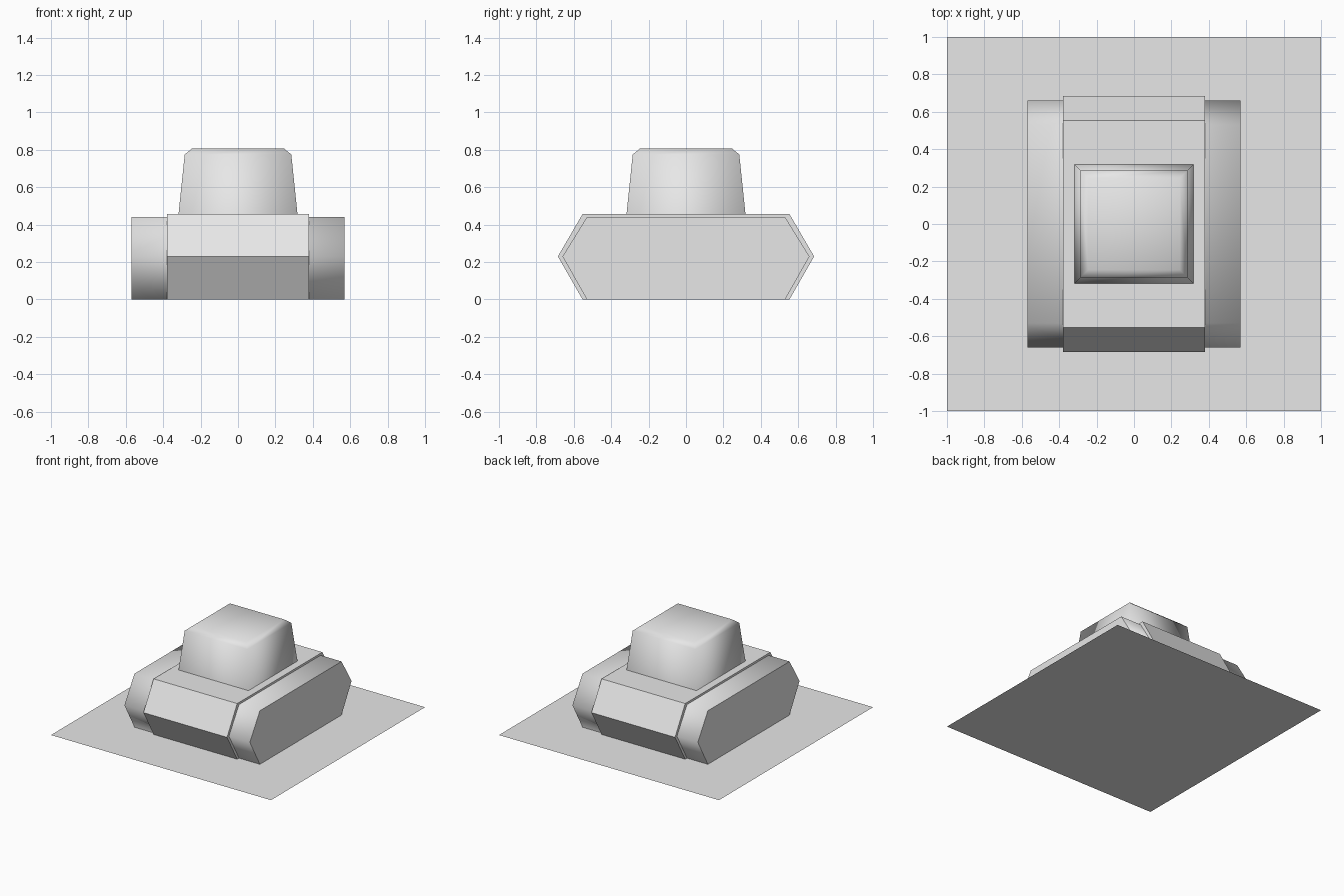
import bpy
import bmesh

cube = bpy.data.objects.get("Cube")
if cube:
    bpy.data.objects.remove(cube, do_unlink=True)

# One plain grey for everything
grey = bpy.data.materials.new("light_grey")
grey.use_nodes = True
grey.diffuse_color = (0.8, 0.8, 0.8, 1)
grey.node_tree.nodes["Principled BSDF"].inputs["Base Color"].default_value = (0.8, 0.8, 0.8, 1)


def loft(name, rings, cap_first=True, smooth=False):
    """Join matching rings of points with quads and close the ends."""
    bm = bmesh.new()
    loops = [[bm.verts.new(p) for p in ring] for ring in rings]
    for a, b in zip(loops, loops[1:]):
        for i in range(len(a)):
            j = (i + 1) % len(a)
            bm.faces.new((a[i], a[j], b[j], b[i]))
    if cap_first:
        bm.faces.new(loops[0][::-1])
    bm.faces.new(loops[-1])
    bmesh.ops.recalc_face_normals(bm, faces=bm.faces)
    for face in bm.faces:
        face.smooth = smooth
    mesh = bpy.data.meshes.new(name)
    bm.to_mesh(mesh)
    bm.free()
    mesh.materials.append(grey)
    obj = bpy.data.objects.new(name, mesh)
    bpy.context.collection.objects.link(obj)
    return obj


def hexagon(x, flat, tip, height, mid):
    """Six-sided side profile, pointed at the front and back."""
    return [(x, -flat, 0), (x, flat, 0), (x, tip, mid),
            (x, flat, height), (x, -flat, height), (x, -tip, mid)]


def square(half, z):
    return [(-half, -half, z), (half, -half, z), (half, half, z), (-half, half, z)]


# Thin ground sheet
loft("ground_plane", [square(1.0, 0)], cap_first=False)

# Hull: flat-shaded hexagonal prism
loft("hull", [hexagon(x, 0.553, 0.685, 0.457, 0.23) for x in (-0.38, 0.38)])

# Tracks: one softly shaded prism that runs through the hull, with flat outer sides
tracks = loft("tracks", [hexagon(x, 0.53, 0.66, 0.44, 0.23) for x in (-0.57, 0.57)], smooth=True)
mesh = tracks.data
normals = [None] * len(mesh.loops)
for poly in mesh.polygons:
    for li in poly.loop_indices:
        is_side = abs(poly.normal.x) > 0.9
        vert = mesh.vertices[mesh.loops[li].vertex_index]
        normals[li] = tuple(poly.normal if is_side else vert.normal)
mesh.normals_split_custom_set(normals)

# Turret: tapered block with a chamfered top, smooth all over
loft("turret", [square(0.318, 0.457), square(0.285, 0.775), square(0.245, 0.808)],
     cap_first=False, smooth=True)
